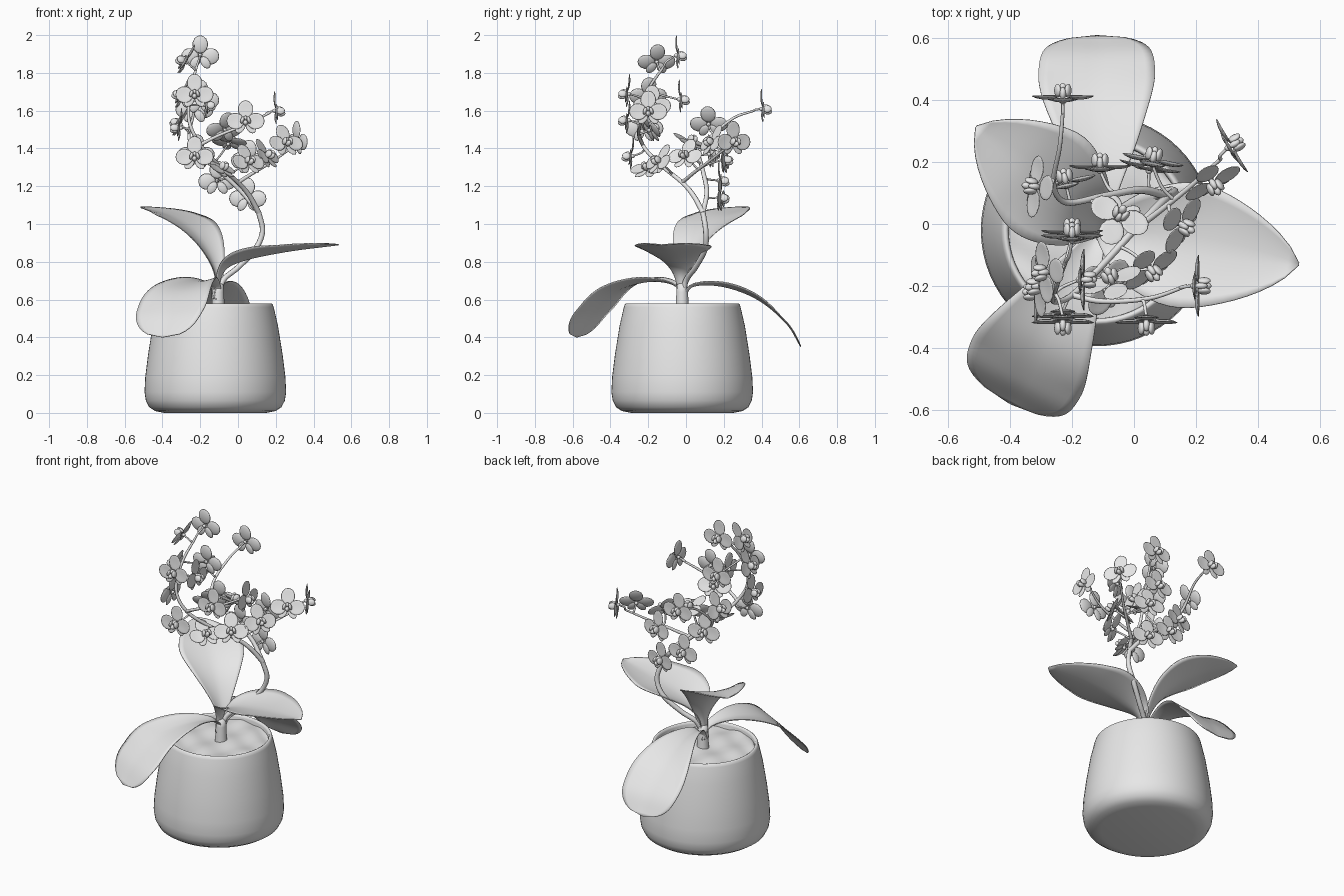
import bpy, bmesh, math
from mathutils import Vector, Matrix

cube = bpy.data.objects.get("Cube")
if cube:
    bpy.data.objects.remove(cube, do_unlink=True)

clay = bpy.data.materials.new("plain_grey")
clay.use_nodes = True
clay.diffuse_color = (0.8, 0.8, 0.8, 1)
clay.node_tree.nodes["Principled BSDF"].inputs["Base Color"].default_value = (0.8, 0.8, 0.8, 1)

CENTRE = Vector((-0.12, -0.02, 0))
UP = Vector((0, 0, 1))


def add(name, data):
    data.materials.append(clay)
    ob = bpy.data.objects.new(name, data)
    bpy.context.collection.objects.link(ob)
    return ob


def to_mesh(name, bm):
    bmesh.ops.recalc_face_normals(bm, faces=bm.faces)
    for f in bm.faces:
        f.smooth = True
    me = bpy.data.meshes.new(name)
    bm.to_mesh(me)
    bm.free()
    return me


def smooth_path(points, steps=8):
    """Catmull-Rom points through the given ones."""
    p = [Vector(q) for q in points]
    p = [2 * p[0] - p[1]] + p + [2 * p[-1] - p[-2]]
    out = []
    for a, b, c, d in zip(p, p[1:], p[2:], p[3:]):
        for i in range(steps):
            t = i / steps
            out.append(0.5 * (2 * b + (c - a) * t + (2 * a - 5 * b + 4 * c - d) * t * t
                              + (3 * b - a - 3 * c + d) * t ** 3))
    return out + [p[-2]]


def lathe(name, profile, centre, segments=64):
    bm = bmesh.new()
    vs = [bm.verts.new(centre + Vector((r, 0, z))) for r, z in profile]
    es = [bm.edges.new(pair) for pair in zip(vs, vs[1:])]
    bmesh.ops.spin(bm, geom=vs + es, cent=centre, axis=UP, angle=2 * math.pi,
                   steps=segments, use_duplicate=False)
    bmesh.ops.remove_doubles(bm, verts=bm.verts, dist=0.0005)
    add(name, to_mesh(name, bm))


def tube(name, points, r_start, r_end):
    path = smooth_path(points, 6)
    cu = bpy.data.curves.new(name, 'CURVE')
    cu.dimensions = '3D'
    cu.bevel_depth = 1
    cu.bevel_resolution = 2
    cu.use_fill_caps = True
    sp = cu.splines.new('POLY')
    sp.points.add(len(path) - 1)
    for i, (pt, co) in enumerate(zip(sp.points, path)):
        pt.co = (*co, 1)
        pt.radius = r_start + (r_end - r_start) * i / (len(path) - 1)
    sp.use_smooth = True
    add(name, cu)
    return path


# Pot with rounded foot and rim, hollow at the top
lathe("pot", [(0, 0), (0.27, 0), (0.32, 0.01), (0.35, 0.03), (0.368, 0.065), (0.375, 0.11),
              (0.371, 0.19), (0.356, 0.31), (0.332, 0.46), (0.309, 0.56), (0.304, 0.575),
              (0.296, 0.58), (0.289, 0.577), (0.285, 0.565), (0.283, 0.48)], CENTRE)

# Gently uneven soil
bm = bmesh.new()
bmesh.ops.create_grid(bm, x_segments=30, y_segments=30, size=1)
for v in bm.verts:
    x, y = v.co.x, v.co.y
    v.co = CENTRE + Vector((x * math.sqrt(1 - y * y / 2) * 0.287, y * math.sqrt(1 - x * x / 2) * 0.287,
                            0.548 + 0.007 * math.sin(7 * x + 3 * y) * math.cos(6 * y - 2 * x)))
add("soil", to_mesh("soil", bm))

# Sheath the leaves grow from
lathe("leaf_sheath", [(0.038, 0.52), (0.033, 0.58), (0.031, 0.64), (0.027, 0.68), (0, 0.69)],
      Vector((-0.105, -0.02, 0)), 20)


def leaf(name, points, half_width, fold, pointed):
    path = smooth_path(points)
    side = (path[-1] - path[0]).cross(UP).normalized()
    n, cols = len(path), 12
    bm = bmesh.new()
    rows = []
    for i, c in enumerate(path):
        t = i / (n - 1)
        tangent = (path[min(i + 1, n - 1)] - path[max(i - 1, 0)]).normalized()
        normal = side.cross(tangent)
        k = min(max((t - 0.12) / 0.62, 0), 1)
        w = 0.028 + (half_width - 0.028) * k * k * (3 - 2 * k)
        u = max((t - 0.6) / 0.4, 0)
        w *= max(1 - u ** 2, 0) ** 0.75 if pointed else max(1 - u ** 4, 0) ** 0.5
        w = max(w, 0.004)
        bend = fold + 0.4 * (1 - k)
        rows.append([bm.verts.new(c + side * w * s + normal * w * (bend * s * s + 0.05 * abs(s)))
                     for s in (2 * j / cols - 1 for j in range(cols + 1))])
    for a, b in zip(rows, rows[1:]):
        for j in range(cols):
            bm.faces.new((a[j], a[j + 1], b[j + 1], b[j]))
    mod = add(name, to_mesh(name, bm)).modifiers.new("thickness", 'SOLIDIFY')
    mod.thickness = 0.005
    mod.offset = 0


leaf("leaf_back_right", [(-0.11, -0.02, 0.6), (-0.12, 0, 0.76), (-0.2, 0.06, 0.92),
                         (-0.33, 0.175, 1.03), (-0.51, 0.315, 1.09)], 0.2, 0.08, True)
leaf("leaf_left", [(-0.11, -0.02, 0.6), (-0.08, -0.03, 0.74), (0.02, -0.05, 0.803),
                   (0.25, -0.08, 0.853), (0.533, -0.13, 0.89)], 0.215, 0.13, True)
leaf("leaf_front", [(-0.11, -0.02, 0.6), (-0.13, -0.06, 0.675), (-0.205, -0.2, 0.695),
                    (-0.3, -0.37, 0.645), (-0.365, -0.5, 0.53), (-0.4, -0.58, 0.4)], 0.2, -0.05, False)
leaf("leaf_back", [(-0.11, -0.01, 0.6), (-0.11, 0.04, 0.67), (-0.11, 0.2, 0.668),
                   (-0.12, 0.38, 0.6), (-0.12, 0.53, 0.475), (-0.12, 0.608, 0.35)], 0.19, -0.03, False)

# Flower stem and its branches
tube("main_stem", [(-0.1, -0.02, 0.6), (-0.08, 0, 0.7), (0, 0.05, 0.77), (0.09, 0.1, 0.865),
                   (0.13, 0.105, 0.96), (0.11, 0.09, 1.06)], 0.015, 0.014)
samples = []
samples += tube("branch_tall", [(0.11, 0.09, 1.06), (0.06, 0.04, 1.15), (0, -0.02, 1.22), (-0.1, -0.13, 1.31),
                                (-0.2, -0.23, 1.42), (-0.26, -0.25, 1.55), (-0.25, -0.2, 1.71),
                                (-0.22, -0.12, 1.83)], 0.014, 0.007)
samples += tube("branch_back", [(0.11, 0.09, 1.06), (0.02, 0.11, 1.17), (-0.1, 0.09, 1.28), (-0.22, 0.07, 1.38),
                                (-0.26, 0.13, 1.46), (-0.24, 0.25, 1.56), (-0.23, 0.36, 1.6)], 0.014, 0.006)
samples += tube("branch_left", [(0, -0.02, 1.22), (0.08, 0.04, 1.27), (0.18, 0.12, 1.33),
                                (0.28, 0.21, 1.4)], 0.011, 0.006)
samples += tube("branch_front", [(-0.2, -0.23, 1.42), (-0.1, -0.25, 1.47), (0.05, -0.24, 1.53),
                                 (0.17, -0.2, 1.59)], 0.01, 0.006)


# One flower, facing its own +z with the top sepal along +y
def blob(bm, centre, size, turn=0.0, cup=0.0):
    made = bmesh.ops.create_uvsphere(bm, u_segments=14, v_segments=8, radius=1)["verts"]
    for v in made:
        v.co = Vector((v.co.x * size[0], v.co.y * size[1], v.co.z * size[2]))
        v.co.z += cup * (v.co.x ** 2 + v.co.y ** 2)
        v.co = Matrix.Rotation(turn, 3, 'Z') @ v.co + Vector(centre)


bm = bmesh.new()
blob(bm, (0, 0.058, -0.004), (0.041, 0.048, 0.005), cup=2)
for sx in (1, -1):
    blob(bm, (sx * 0.054, -0.006, 0.002), (0.047, 0.044, 0.005), sx * 0.2, 3)
    blob(bm, (sx * 0.027, -0.038, -0.004), (0.023, 0.036, 0.005), sx * 0.6, 3)
    blob(bm, (sx * 0.017, -0.002, 0.026), (0.01, 0.02, 0.022), sx * 0.3)
blob(bm, (0, 0.008, 0.018), (0.011, 0.014, 0.02))
blob(bm, (0, -0.017, 0.028), (0.013, 0.015, 0.022))
blob(bm, (0, 0, -0.008), (0.011, 0.011, 0.01))
flower_mesh = to_mesh("flower", bm)
flower_mesh.materials.append(clay)

# Flower positions and facing directions
BACK, FRONT, LEFT, RIGHT = (0, 1, 0.05), (0, -1, 0.1), (1, 0, 0.05), (-1, 0, 0.1)
flowers = [
    ((-0.2, -0.045, 1.893), BACK), ((-0.28, -0.155, 1.86), (-0.85, -0.1, 0.5)),
    ((-0.23, -0.31, 1.69), FRONT), ((-0.2, -0.03, 1.66), BACK),
    ((-0.17, -0.18, 1.63), LEFT), ((-0.3, -0.2, 1.68), (-0.9, -0.1, 0.4)),
    ((-0.31, -0.22, 1.51), RIGHT), ((-0.23, 0.405, 1.61), BACK),
    ((0.2, -0.2, 1.6), LEFT), ((0.04, -0.31, 1.55), FRONT),
    ((-0.07, -0.19, 1.5), (-0.3, 0.8, 0.5)), ((0.31, 0.25, 1.44), (0.85, 0.5, 0)),
    ((0.25, 0.14, 1.43), (0.4, -0.7, 0.4)), ((0.15, 0, 1.36), (0.7, -0.4, 0.5)),
    ((0.06, 0.2, 1.34), (0.2, 1, 0.1)), ((-0.11, 0.18, 1.23), BACK),
    ((-0.31, 0.12, 1.53), (-0.85, 0.1, 0.45)), ((-0.22, 0.13, 1.37), (-0.2, 1, 0.1)),
    ((-0.05, 0.02, 1.43), (0.2, 0.4, 0.8)), ((0.05, -0.14, 1.33), (0.5, -0.7, 0.5)),
    ((-0.09, -0.2, 1.29), (0.5, -0.3, 0.8)), ((0.05, 0.18, 1.14), (0.2, 1, 0)),
    ((-0.23, -0.29, 1.36), FRONT),
]
for i, (pos, facing) in enumerate(flowers, 1):
    pos, z = Vector(pos), Vector(facing).normalized()
    x = UP.cross(z).normalized()
    y = z.cross(x)
    ob = bpy.data.objects.new(f"flower_{i:02d}", flower_mesh)
    bpy.context.collection.objects.link(ob)
    ob.matrix_world = Matrix.Translation(pos) @ Matrix((x, y, z)).transposed().to_4x4()
    # Stalk from the closest point of a branch
    behind = pos - z * 0.04 - UP * 0.02
    root = min(samples, key=lambda s: (s - behind).length)
    tube(f"flower_stalk_{i:02d}", [root, (root + behind) / 2 + UP * 0.01, pos - z * 0.008], 0.006, 0.005)
